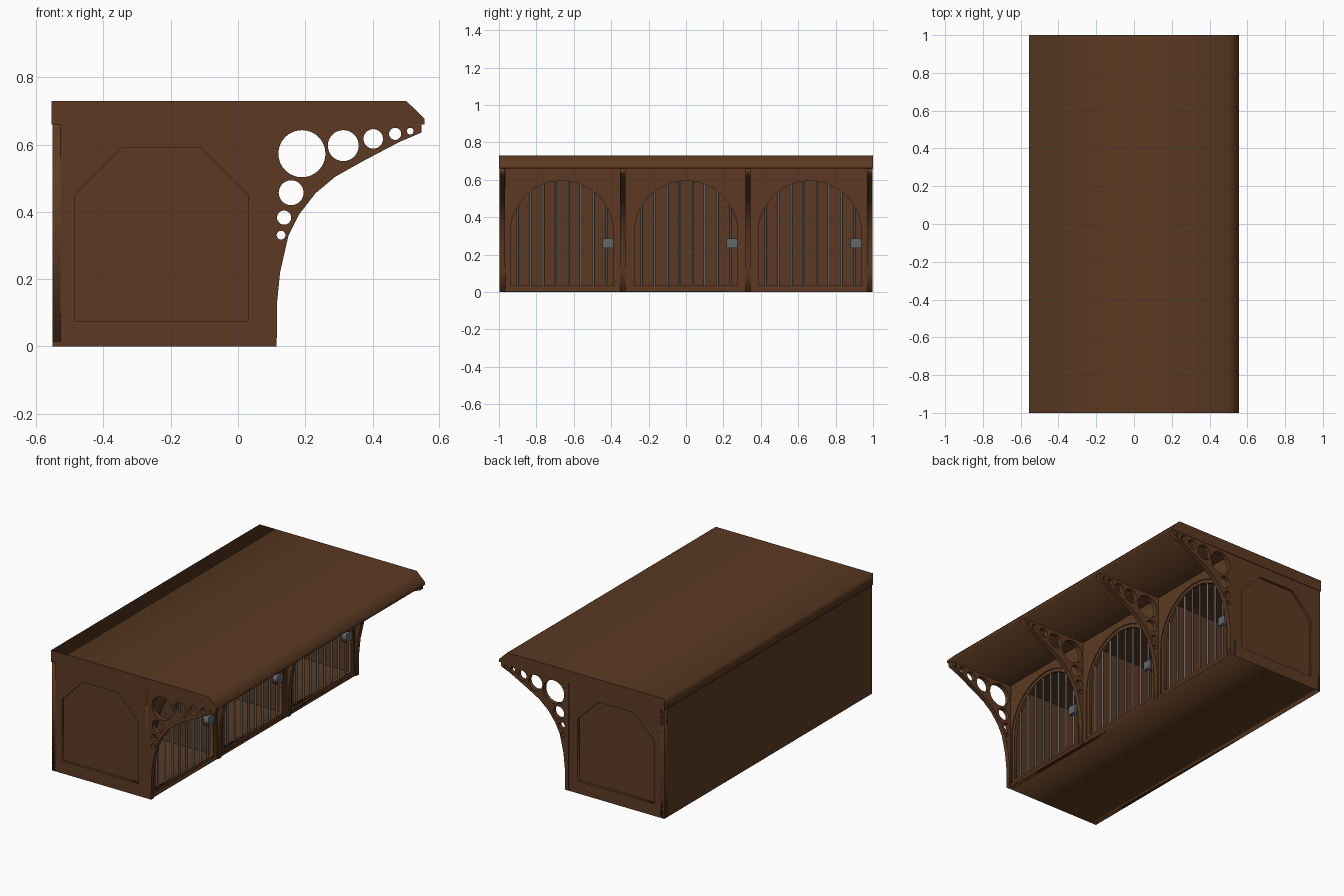
import bpy, bmesh, math
from mathutils import Matrix

if "Cube" in bpy.data.objects:
    bpy.data.objects.remove(bpy.data.objects["Cube"])


def material(name, rgb):
    m = bpy.data.materials.new(name)
    m.diffuse_color = (*rgb, 1)
    m.use_nodes = True
    m.node_tree.nodes["Principled BSDF"].inputs["Base Color"].default_value = m.diffuse_color
    return m


WOOD = material("brown wood", (0.107, 0.042, 0.016))
STEEL = material("grey steel", (0.125, 0.135, 0.14))

HALF_PI = math.pi / 2
ALONG_Y = Matrix.Rotation(HALF_PI, 4, 'X')            # profile drawn in x, z
ALONG_X = Matrix.Rotation(HALF_PI, 4, 'Z') @ ALONG_Y  # profile drawn in y, z


def slab(name, loops, axis, lo, hi, mat=WOOD):
    """Extrude an outline with holes from lo to hi along x or y."""
    cu = bpy.data.curves.new(name, 'CURVE')
    cu.dimensions = '2D'
    cu.fill_mode = 'BOTH'
    cu.extrude = (hi - lo) / 2
    for loop in loops:
        sp = cu.splines.new('POLY')
        sp.points.add(len(loop) - 1)
        for p, (a, b) in zip(sp.points, loop):
            p.co = (a, b, 0, 1)
        sp.use_cyclic_u = True
    tmp = bpy.data.objects.new(name + "_outline", cu)
    bpy.context.collection.objects.link(tmp)
    bpy.context.view_layer.update()
    dg = bpy.context.evaluated_depsgraph_get()
    me = bpy.data.meshes.new_from_object(tmp.evaluated_get(dg))
    bpy.data.objects.remove(tmp)
    mid = (lo + hi) / 2
    if axis == 'x':
        me.transform(Matrix.Translation((mid, 0, 0)) @ ALONG_X)
    else:
        me.transform(Matrix.Translation((0, mid, 0)) @ ALONG_Y)
    bm = bmesh.new()
    bm.from_mesh(me)
    bmesh.ops.remove_doubles(bm, verts=bm.verts, dist=1e-5)
    bmesh.ops.recalc_face_normals(bm, faces=bm.faces)
    bm.to_mesh(me)
    bm.free()
    me.materials.clear()
    me.materials.append(mat)
    ob = bpy.data.objects.new(name, me)
    bpy.context.collection.objects.link(ob)
    return ob


def rect(a0, a1, b0, b1):
    return [(a0, b0), (a1, b0), (a1, b1), (a0, b1)]


def circle(a, b, r, n=32):
    return [(a + r * math.cos(2 * math.pi * i / n),
             b + r * math.sin(2 * math.pi * i / n)) for i in range(n)]


def arch(c, r, bottom, spring=0.32, n=24):
    top = [(c + r * math.cos(math.pi * i / n),
            spring + r * math.sin(math.pi * i / n)) for i in range(n + 1)]
    return [(c - r, bottom), (c + r, bottom)] + top


BACK, FRONT, END = -0.552, 0.108, 0.996
DOORS = (-0.663, 0.0, 0.663)

# Roof with chamfered front lip
slab("roof", [[(-0.555, 0.66), (0.555, 0.66), (0.555, 0.677),
               (0.50, 0.73), (-0.555, 0.73)]], 'y', -1, 1)

# Floor and back wall
slab("floor", [rect(BACK, FRONT, 0, 0.015)], 'y', -END, END)
slab("back_wall", [rect(-END, END, 0, 0.66)], 'x', BACK, BACK + 0.025)

# End walls with recessed panel
panel = [(-0.485, 0.075), (0.03, 0.075), (0.03, 0.45), (-0.11, 0.59),
         (-0.345, 0.59), (-0.485, 0.45)]
wall = rect(BACK, FRONT, 0, 0.66)
for side, label in ((-1, "front"), (1, "rear")):
    a, b = sorted((side * END, side * (END - 0.015)))
    slab(label + "_end_wall", [wall, panel], 'y', a, b)
    a, b = sorted((side * (END - 0.015), side * (END - 0.03)))
    slab(label + "_end_panel", [wall], 'y', a, b)

# Partitions between the compartments
for i, y in enumerate((-0.335, 0.335)):
    slab(f"partition_{i}", [rect(BACK, 0.09, 0, 0.66)], 'y', y - 0.012, y + 0.012)

# Front wall with arched openings
slab("front_wall", [rect(-END, END, 0, 0.66)] + [arch(c, 0.297, 0.015) for c in DOORS],
     'x', 0.08, FRONT)

# Pierced roof brackets
bracket = [(0.09, 0), (0.115, 0), (0.116, 0.13), (0.125, 0.22), (0.15, 0.33),
           (0.18, 0.39), (0.23, 0.455), (0.29, 0.505), (0.37, 0.55),
           (0.48, 0.608), (0.546, 0.636), (0.546, 0.662), (0.09, 0.662)]
holes = [(0.19, 0.573, 0.07), (0.313, 0.597, 0.046), (0.402, 0.617, 0.029),
         (0.467, 0.632, 0.018), (0.512, 0.640, 0.010), (0.158, 0.457, 0.037),
         (0.137, 0.383, 0.021), (0.128, 0.331, 0.013)]
for i, y in enumerate((-0.983, -0.338, 0.332, 0.983)):
    slab(f"bracket_{i}", [bracket] + [circle(*h) for h in holes],
         'y', y - 0.014, y + 0.014)

# Doors: arched frame, bars and latch
for d, c in enumerate(DOORS):
    slab(f"door_frame_{d}", [arch(c, 0.297, 0.015), arch(c, 0.276, 0.035)],
         'x', 0.083, 0.102)
    for i in range(8):
        dy = (i - 3.5) * 0.0675
        top = 0.325 + math.sqrt(0.276 ** 2 - dy ** 2)
        bpy.ops.mesh.primitive_cylinder_add(
            vertices=12, radius=0.0065, depth=top - 0.03,
            location=(0.0925, c + dy, (top + 0.03) / 2))
        bar = bpy.context.object
        bar.name = f"door_{d}_bar_{i}"
        bar.data.materials.append(STEEL)
        bpy.ops.object.shade_smooth_by_angle()
    slab(f"latch_{d}", [rect(c + 0.217, c + 0.275, 0.235, 0.287)],
         'x', 0.08, 0.113, STEEL)
